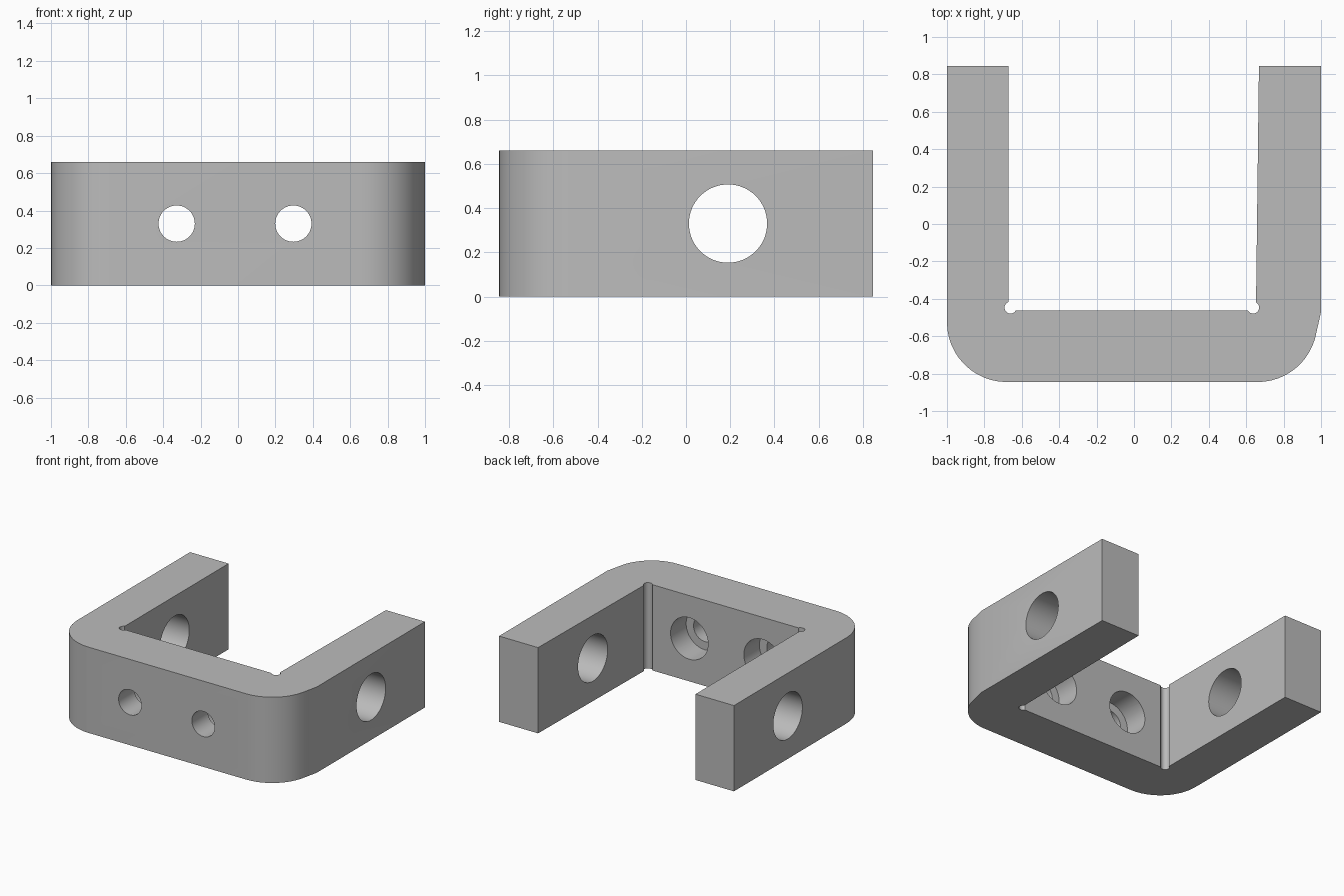
import bpy, bmesh
from math import cos, sin, pi, radians
from mathutils import Matrix, Vector

cube = bpy.data.objects.get("Cube")
if cube:
    bpy.data.objects.remove(cube, do_unlink=True)

HEIGHT = 0.66
MID = HEIGHT / 2
BACK, FRONT, FLOOR = 0.845, -0.845, -0.463

metal = bpy.data.materials.new("plain grey metal")
metal.use_nodes = True
grey = (0.5, 0.5, 0.5, 1)
metal.diffuse_color = grey
metal.node_tree.nodes["Principled BSDF"].inputs["Base Color"].default_value = grey


def arc(cx, cy, r, start, end, steps=12):
    """Points along a circular arc, angles in degrees."""
    angles = [radians(start + (end - start) * i / steps) for i in range(steps + 1)]
    return [(cx + r * cos(a), cy + r * sin(a)) for a in angles]


def add_object(name, bm):
    mesh = bpy.data.meshes.new(name)
    bmesh.ops.recalc_face_normals(bm, faces=bm.faces)
    bm.to_mesh(mesh)
    bm.free()
    mesh.materials.append(metal)
    obj = bpy.data.objects.new(name, mesh)
    bpy.context.collection.objects.link(obj)
    return obj


def cut(target, name, start, end, radius, sides=48):
    """Drill a round hole from start to end."""
    start, end = Vector(start), Vector(end)
    axis = end - start
    turn = axis.to_track_quat("Z", "Y").to_matrix().to_4x4()
    bm = bmesh.new()
    bmesh.ops.create_cone(bm, cap_ends=True, segments=sides, radius1=radius,
                          radius2=radius, depth=axis.length,
                          matrix=Matrix.Translation((start + end) / 2) @ turn)
    cutter = add_object(name, bm)
    cutter.hide_render = True
    mod = target.modifiers.new(name, "BOOLEAN")
    mod.operation, mod.solver, mod.object = "DIFFERENCE", "EXACT", cutter
    bpy.context.view_layer.objects.active = target
    bpy.ops.object.modifier_apply(modifier=name)
    bpy.data.objects.remove(cutter, do_unlink=True)


# U-shaped bracket body with rounded front corners and a slightly tapered left arm
outline = [(-0.672, BACK), (-1, BACK)]
outline += arc(-0.68, -0.525, 0.32, 180, 270)
outline += arc(0.66, -0.525, 0.32, 270, 350)
outline += [(1, -0.47), (1, BACK), (0.668, BACK), (0.652, FLOOR), (-0.672, FLOOR)]
bm = bmesh.new()
base = bm.faces.new([bm.verts.new((x, y, 0)) for x, y in outline])
raised = bmesh.ops.extrude_face_region(bm, geom=[base])["geom"]
bmesh.ops.translate(bm, vec=(0, 0, HEIGHT),
                    verts=[v for v in raised if isinstance(v, bmesh.types.BMVert)])
bracket = add_object("bracket_body", bm)

# Corner relief grooves
for x in (-0.66, 0.637):
    cut(bracket, "corner_relief", (x, -0.447, -0.1), (x, -0.447, HEIGHT + 0.1), 0.032, 24)

# Counterbored screw holes in the front wall
for x in (-0.328, 0.296):
    cut(bracket, "screw_hole", (x, FRONT - 0.1, MID), (x, FLOOR + 0.1, MID), 0.097)
    cut(bracket, "screw_counterbore", (x, FLOOR - 0.19, MID), (x, FLOOR + 0.1, MID), 0.16)

# Cross hole through both arms
cut(bracket, "arm_hole", (-1.1, 0.19, MID), (1.1, 0.19, MID), 0.177, 64)

bpy.ops.object.select_all(action="DESELECT")
bracket.select_set(True)
bpy.context.view_layer.objects.active = bracket
bpy.ops.object.shade_smooth_by_angle(angle=radians(30))
